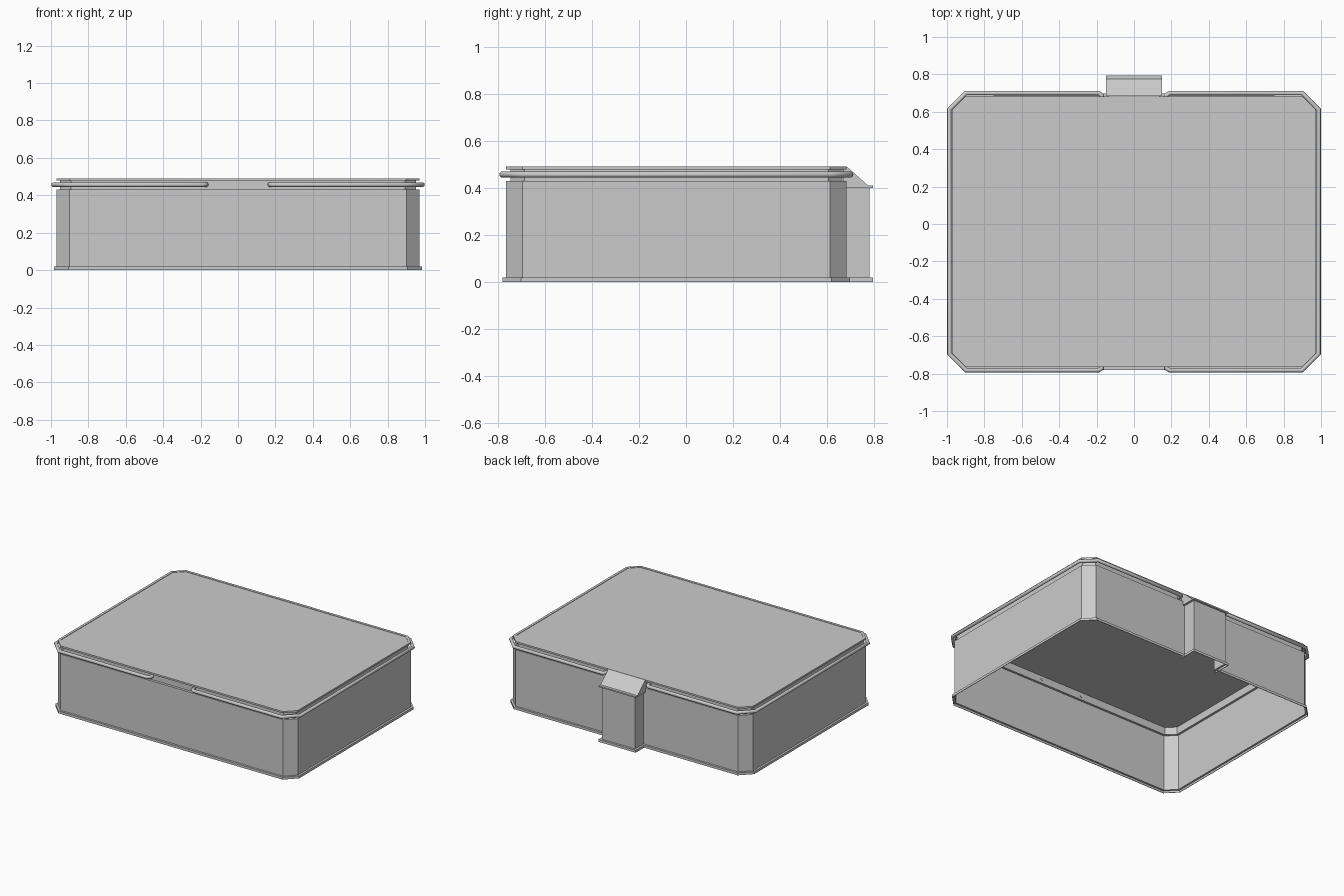
import bpy
import bmesh

cube = bpy.data.objects.get("Cube")
if cube:
    bpy.data.objects.remove(cube, do_unlink=True)

GREY = (0.6, 0.6, 0.6, 1)
grey = bpy.data.materials.new("plain grey")
grey.use_nodes = True
grey.diffuse_color = GREY
grey.node_tree.nodes["Principled BSDF"].inputs["Base Color"].default_value = GREY

HX, HY, CY, CHAMFER = 0.97, 0.724, -0.041, 0.07   # box half sizes, centre, corner cut
TAB = 0.135                                       # half width of the latch housing


def outline(d):
    """Cut-corner rectangle grown by d, starting with the latch opening at the back."""
    x, y, c = HX + d, HY + d, CHAMFER + 0.586 * d
    right = [(TAB, y), (x - c, y), (x, y - c), (x, c - y), (x - c, -y)]
    left = [(-px, py) for px, py in reversed(right)]
    return [(px, py + CY) for px, py in right + left]


def loft(name, levels, closed, cap=False, skip=None):
    """Join stacked loops of (points, z) into a thin moulded sheet."""
    bm = bmesh.new()
    rings = [[bm.verts.new((x, y, z)) for x, y in pts] for pts, z in levels]
    n = len(rings[0])
    for k, (low, high) in enumerate(zip(rings, rings[1:])):
        for i in range(n if closed else n - 1):
            if skip and skip(i, levels[k + 1][1]):
                continue
            j = (i + 1) % n
            bm.faces.new((low[i], low[j], high[j], high[i]))
    if cap:
        bm.faces.new(rings[-1])
    bmesh.ops.remove_doubles(bm, verts=bm.verts, dist=0.0005)
    bmesh.ops.recalc_face_normals(bm, faces=bm.faces)
    # outward normals: the highest facet must look up
    bm.normal_update()
    top = max(bm.faces, key=lambda f: f.calc_center_median().z)
    if top.normal.z < 0:
        bmesh.ops.reverse_faces(bm, faces=bm.faces)
    mesh = bpy.data.meshes.new(name)
    bm.to_mesh(mesh)
    bm.free()
    mesh.materials.append(grey)
    obj = bpy.data.objects.new(name, mesh)
    bpy.context.collection.objects.link(obj)
    wall = obj.modifiers.new("thickness", "SOLIDIFY")
    wall.thickness = 0.004
    wall.offset = -1
    return obj


# Box: bottom flange, wall, groove and rimmed lid, open underneath
box_profile = [(0.015, 0), (0.015, 0.018), (0, 0.018), (0, 0.43), (-0.018, 0.43),
               (-0.018, 0.478), (0, 0.478), (0, 0.49), (-0.018, 0.49), (-0.018, 0.487)]
last = len(outline(0)) - 1
loft("box_shell", [(outline(d), z) for d, z in box_profile], True, cap=True,
     skip=lambda i, z: i == last and z < 0.475)

# Latch housing: flanged foot, hollow column, overhanging lip and sloped roof
INNER = 0.667
tab_profile = [(0.15, 0.795, 0), (0.15, 0.795, 0.018), (TAB, 0.78, 0.018),
               (TAB, 0.78, 0.4), (0.15, 0.795, 0.4), (0.15, 0.795, 0.41),
               (0.15, 0.775, 0.41), (0.15, 0.685, 0.49)]
loft("latch_housing", [([(-w, INNER), (-w, y), (w, y), (w, INNER)], z)
                       for w, y, z in tab_profile], False)

# Round rail on each side, with ends turned into the groove
for name, side in (("left_rail", 1), ("right_rail", -1)):
    x, y, c, r = 0.987, 0.741, 0.088, 0.0125
    half = [(0.17, y - 0.04), (0.172, y - 0.012), (0.19, y), (x - c, y), (x, y - c)]
    path = half + [(px, -py) for px, py in reversed(half)]
    curve = bpy.data.curves.new(name, "CURVE")
    curve.dimensions = "3D"
    curve.bevel_depth = r
    curve.bevel_resolution = 3
    curve.use_fill_caps = True
    spline = curve.splines.new("POLY")
    spline.points.add(len(path) - 1)
    for point, (px, py) in zip(spline.points, path):
        point.co = (side * px, py + CY, 0.457, 1)
    spline.use_smooth = True
    curve.materials.append(grey)
    bpy.context.collection.objects.link(bpy.data.objects.new(name, curve))
